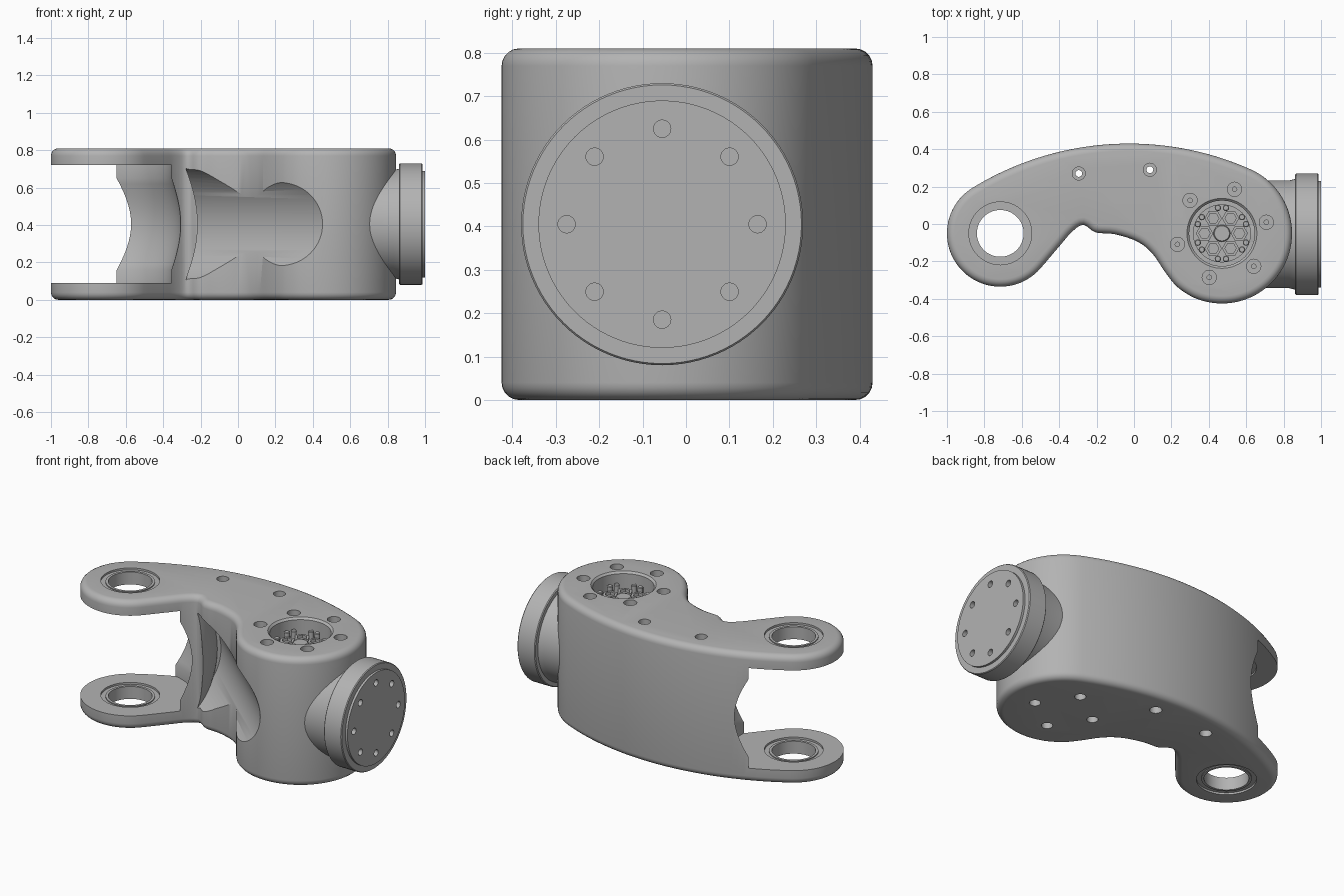
import bpy, bmesh
from math import sin, cos, pi, radians
from mathutils import Vector, Matrix

if "Cube" in bpy.data.objects:
    bpy.data.objects.remove(bpy.data.objects["Cube"])

metal = bpy.data.materials.new("grey_metal")
metal.use_nodes = True
metal.diffuse_color = (0.45, 0.45, 0.45, 1)
metal.node_tree.nodes["Principled BSDF"].inputs["Base Color"].default_value = metal.diffuse_color

H = 0.81
MID = H / 2
FORK = Vector((-0.715, -0.05, 0))
HUB = Vector((0.47, -0.05, 0))
FLANGE = Vector((0, -0.055, MID))
X, Z = Vector((1, 0, 0)), Vector((0, 0, 1))


def add_lathe(bm, profile, origin, axis=Z, closed=False, n=64):
    """Spin (radius, height) points about an axis."""
    m = Matrix.Translation(origin) @ axis.to_track_quat('Z', 'Y').to_matrix().to_4x4()
    rings = [[bm.verts.new(m @ Vector((r * cos(2 * pi * i / n), r * sin(2 * pi * i / n), h)))
              for i in range(n)] for r, h in profile]
    pairs = list(zip(rings, rings[1:]))
    if closed:
        pairs.append((rings[-1], rings[0]))
    else:
        bm.faces.new(rings[0])
        bm.faces.new(rings[-1])
    for a, b in pairs:
        for i in range(n):
            j = (i + 1) % n
            bm.faces.new((a[i], a[j], b[j], b[i]))


def finish(name, bm):
    bmesh.ops.recalc_face_normals(bm, faces=bm.faces)
    mesh = bpy.data.meshes.new(name)
    bm.to_mesh(mesh)
    bm.free()
    mesh.materials.append(metal)
    ob = bpy.data.objects.new(name, mesh)
    bpy.context.collection.objects.link(ob)
    return ob


def lathes(name, items):
    bm = bmesh.new()
    for args in items:
        add_lathe(bm, *args)
    return finish(name, bm)


def select(ob):
    bpy.ops.object.select_all(action='DESELECT')
    ob.select_set(True)
    bpy.context.view_layer.objects.active = ob


def apply_mod(ob, mod):
    select(ob)
    bpy.ops.object.modifier_apply(modifier=mod.name)


def cut(ob, cutter):
    mod = ob.modifiers.new("cut", 'BOOLEAN')
    mod.operation, mod.solver, mod.object = 'DIFFERENCE', 'EXACT', cutter
    cutter.hide_render = True
    apply_mod(ob, mod)
    bpy.data.objects.remove(cutter)


def smooth(ob):
    select(ob)
    bpy.ops.object.shade_smooth_by_angle(angle=radians(32))


def polar(centre, r, degrees, z=0):
    a = radians(degrees)
    return Vector((centre.x + r * cos(a), centre.y + r * sin(a), z))


def arc(centre, r, a0, a1, n):
    return [polar(centre, r, a0 + (a1 - a0) * i / n) for i in range(n + 1)]


def spline(pts, steps):
    """Catmull-Rom through the inner points."""
    out = []
    for p0, p1, p2, p3 in zip(pts, pts[1:], pts[2:], pts[3:]):
        for i in range(steps):
            t = i / steps
            out.append(0.5 * (2 * p1 + (p2 - p0) * t + (2 * p0 - 5 * p1 + 4 * p2 - p3) * t * t
                              + (3 * p1 - p0 - 3 * p2 + p3) * t ** 3))
    return out


# Arm body: kidney outline, extruded, with rounded rims
boss = arc(HUB, 0.375, -115, 66.1, 60)
back = arc(Vector((-0.026, -1.17, 0)), 1.6, 66.1, 121.6, 40)
eye = arc(FORK, 0.285, 121.6, 318, 60)
bay = [Vector((x, y, 0)) for x, y in
       ((-0.4, -0.12), (-0.33, -0.04), (-0.27, -0.005), (-0.205, -0.045), (-0.1, -0.055),
        (0.02, -0.095), (0.1, -0.16), (0.165, -0.255), (0.23, -0.335))]
inner = spline([eye[-4], eye[-1]] + bay + [boss[0], boss[3]], 4)
outline = boss + back[1:] + eye[1:] + inner[1:]
bm = bmesh.new()
base = bm.faces.new([bm.verts.new(p) for p in outline])
top = bmesh.ops.extrude_face_region(bm, geom=[base])
bmesh.ops.translate(bm, vec=(0, 0, H), verts=[v for v in top["geom"] if isinstance(v, bmesh.types.BMVert)])
arm = finish("arm_body", bm)
bevel = arm.modifiers.new("rim", 'BEVEL')
bevel.width, bevel.segments, bevel.use_clamp_overlap = 0.04, 5, False
bevel.limit_method, bevel.angle_limit = 'ANGLE', radians(60)
apply_mod(arm, bevel)

# Fork slot with a bulged wall
bulge = [(0.36 + 0.05 * cos(pi * t / 16), MID + 0.245 * t / 8) for t in range(-8, 9)]
cut(arm, lathes("slot_cutter", [([(0.36, 0.09)] + bulge + [(0.36, H - 0.09)], FORK, Z, False, 128)]))

# Diagonal round scoop that leaves a curved rib beside the slot
run = Vector((0.75, -0.66, 0)).normalized()
scoop = lathes("scoop_cutter", [([(0.35, -0.33), (0.35, 1.1)], Vector((-0.244, -0.278, MID)), run, False, 96)])
barrel = [(0.39 + 0.11 * cos(pi * t / 20), MID + 0.42 * t / 10) for t in range(-10, 11)]
cut(scoop, lathes("rib_cutter", [(barrel, FORK, Z, False, 128)]))
cut(arm, scoop)

# Eyes of the fork, through holes, bolt holes and hub recess
eye_cut = [(0.168, -0.02), (0.168, 0.012), (0.14, 0.012), (0.14, 0.078), (0.168, 0.078), (0.168, 0.11)]
through = [(0.035, -0.02), (0.035, 0.05), (0.018, 0.05), (0.018, H - 0.05), (0.035, H - 0.05), (0.035, H + 0.02)]
top_bolt = [(0.012, H - 0.09), (0.012, H - 0.04), (0.038, H - 0.04), (0.038, H + 0.02)]
low_bolt = [(0.032, -0.02), (0.032, 0.045)]
recess = [(0.175, H - 0.12), (0.175, H - 0.012), (0.187, H), (0.187, H + 0.02)]
holes = [(eye_cut, FORK + Z * z) for z in (0, H - 0.09)]
holes += [(through, Vector((x, y, 0)), Z, False, 24) for x, y in ((-0.295, 0.27), (0.085, 0.29))]
holes += [(top_bolt, polar(HUB, 0.245, 14 + 60 * k), Z, False, 24) for k in range(6)]
holes += [(low_bolt, polar(HUB, 0.185, 80 + 90 * k), Z, False, 24) for k in range(4)]
holes.append((recess, HUB))
cut(arm, lathes("hole_cutter", holes))
smooth(arm)

# Bushings in the fork eyes
ring = [(0.125, 0.006), (0.1405, 0.006), (0.1405, 0.084), (0.125, 0.084)]
for name, z in (("lower_bushing", 0), ("upper_bushing", H - 0.09)):
    smooth(lathes(name, [(ring, FORK + Z * z, Z, True)]))

# Gear cluster at the bottom of the hub recess
floor = HUB + Z * (H - 0.122)
parts = [([(0.155, 0), (0.155, 0.02)], floor),
         ([(0.045, 0.01), (0.045, 0.045), (0.04, 0.05)], floor, Z, False, 32)]
for k in range(6):
    parts.append(([(0.046, 0.01), (0.046, 0.038), (0.03, 0.038), (0.03, 0.01)],
                  polar(HUB, 0.093, 60 * k, floor.z), Z, True, 6))
    for side in (-9, 9):
        parts.append(([(0.017, 0.01), (0.017, 0.06), (0.013, 0.064)],
                      polar(HUB, 0.138, 30 + 60 * k + side, floor.z), Z, False, 16))
smooth(lathes("hub_cluster", parts))

# Side flange: neck, rim and stepped face with a ring of bolt holes
profile = [(0.288, 0.6), (0.288, 0.83), (0.296, 0.862), (0.32, 0.862), (0.325, 0.867), (0.325, 0.981),
           (0.321, 0.986), (0.285, 0.986), (0.285, 1.0)]
flange = lathes("side_flange", [(profile, FLANGE, X, False, 96)])
bolts = []
for k in range(8):
    a = k * pi / 4
    bolts.append(([(0.02, 0.95), (0.02, 1.02)], FLANGE + Vector((0, 0.22 * cos(a), 0.22 * sin(a))), X, False, 24))
cut(flange, lathes("flange_bolt_cutter", bolts))
smooth(flange)
